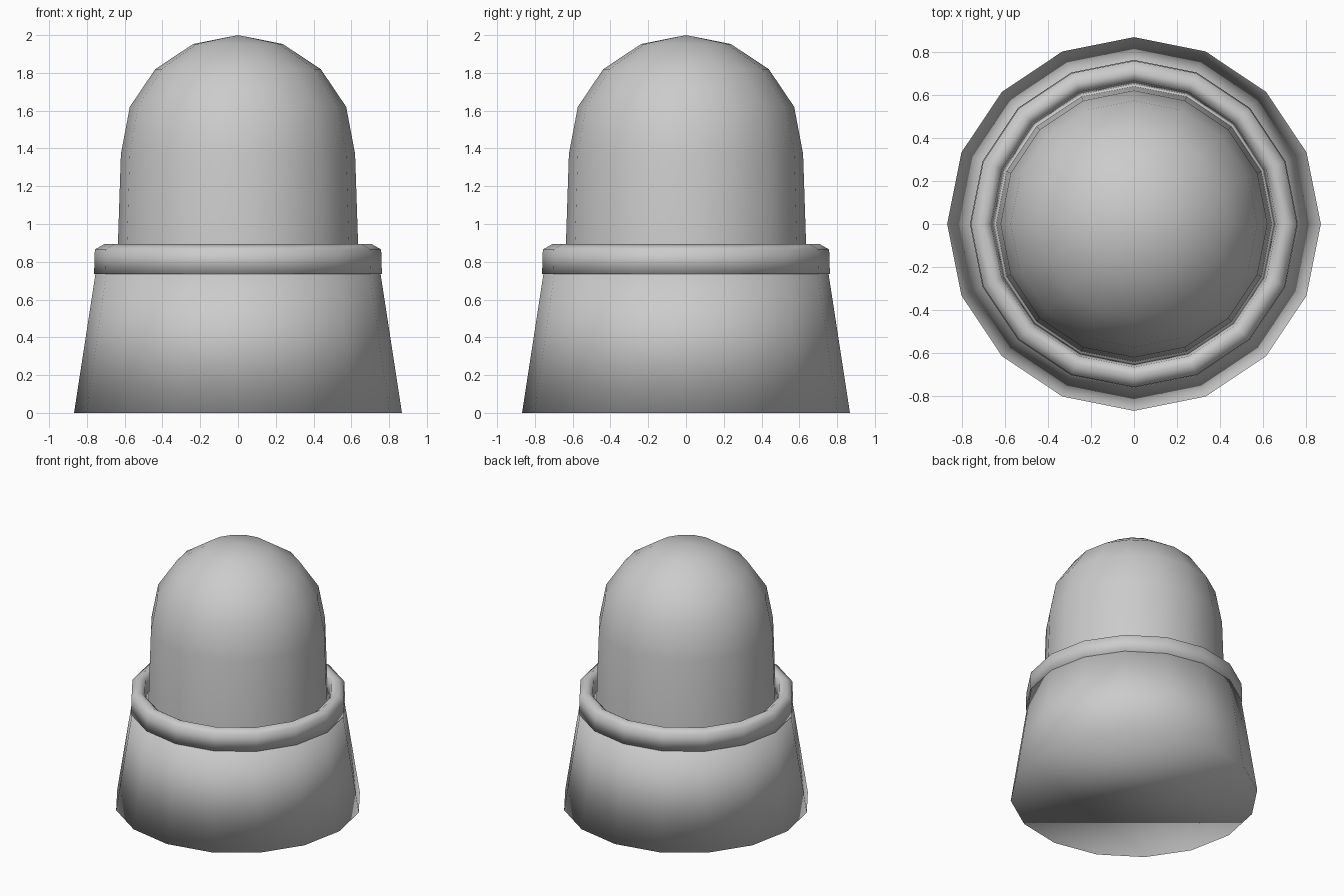
import bpy
import bmesh
from math import cos, sin, tau

if "Cube" in bpy.data.objects:
    bpy.data.objects.remove(bpy.data.objects["Cube"])

SIDES = 16


def lathe(name, profile, cap_ends=False, loop=False):
    """Revolve (radius, z) points around z; radius 0 becomes a pole."""
    bm = bmesh.new()
    rings = []
    for r, z in profile:
        count = SIDES if r > 0 else 1
        rings.append([bm.verts.new((r * cos(tau * i / SIDES), r * sin(tau * i / SIDES), z))
                      for i in range(count)])
    pairs = list(zip(rings, rings[1:]))
    if loop:
        pairs.append((rings[-1], rings[0]))
    for a, b in pairs:
        for i in range(SIDES):
            j = (i + 1) % SIDES
            if len(b) == 1:
                bm.faces.new((a[i], a[j], b[0]))
            else:
                bm.faces.new((a[i], a[j], b[j], b[i]))
    if cap_ends:
        bm.faces.new(rings[0][::-1])
        bm.faces.new(rings[-1])
    bmesh.ops.recalc_face_normals(bm, faces=bm.faces)
    for f in bm.faces:
        f.smooth = True
    mesh = bpy.data.meshes.new(name)
    bm.to_mesh(mesh)
    bm.free()
    obj = bpy.data.objects.new(name, mesh)
    bpy.context.collection.objects.link(obj)
    return obj


# Tapered solid base
lathe("base", [(0.868, 0.0), (0.748, 0.78)], cap_ends=True)

# Rounded collar around the top of the base
lathe("collar", [(0.70, 0.735), (0.762, 0.735), (0.758, 0.865), (0.705, 0.895),
                 (0.665, 0.87), (0.65, 0.78)], loop=True)

# Domed top rising out of the collar
lathe("dome", [(0.64, 0.77), (0.62, 1.37), (0.573, 1.62), (0.438, 1.82),
               (0.237, 1.953), (0.0, 2.0)])
